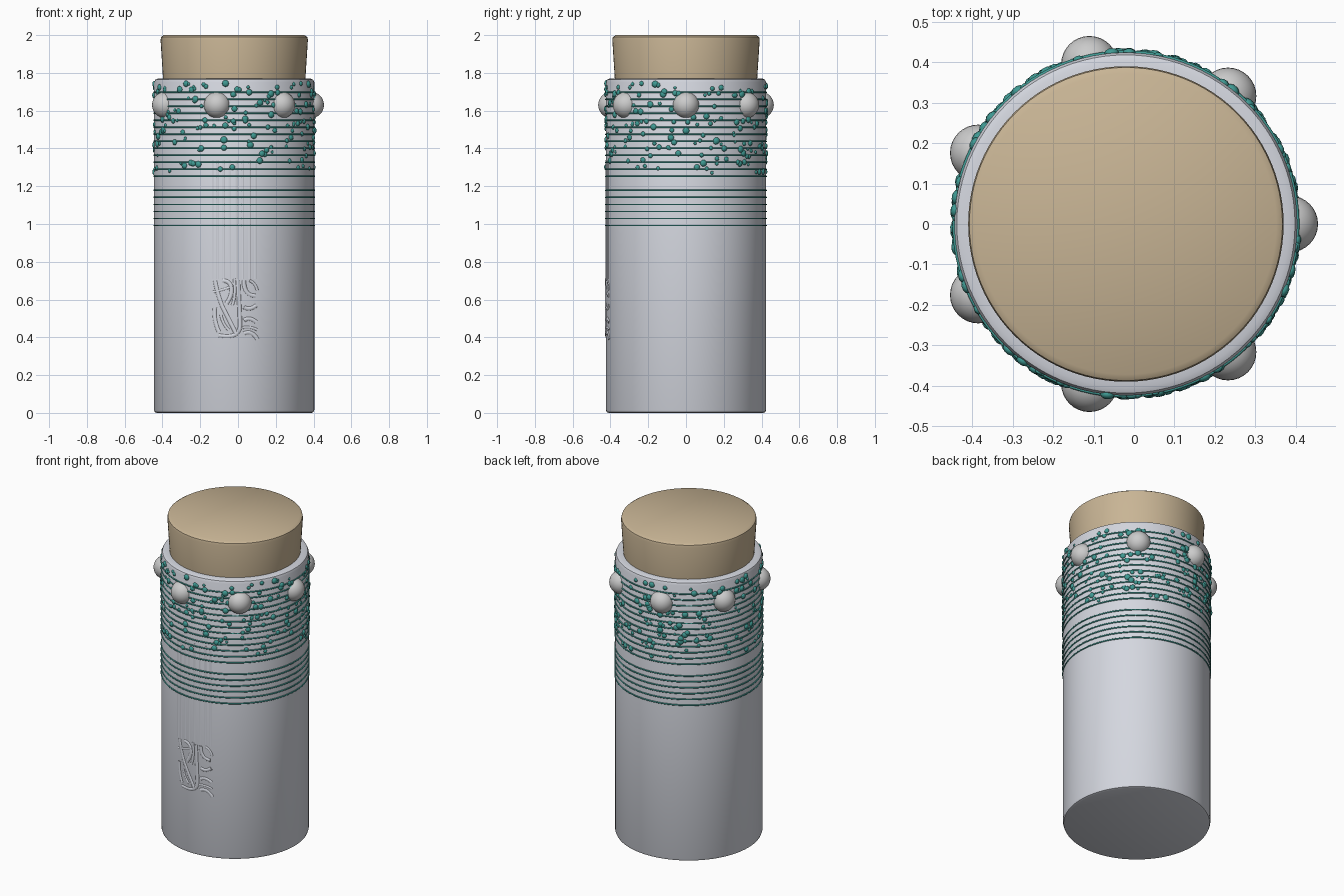
import bpy, bmesh, math, random
from mathutils import Matrix, Vector

if "Cube" in bpy.data.objects:
    bpy.data.objects.remove(bpy.data.objects["Cube"])

random.seed(7)
CX, R = -0.02, 0.424          # jar axis and radius


def material(name, rgb):
    m = bpy.data.materials.new(name)
    m.diffuse_color = (*rgb, 1)
    m.use_nodes = True
    m.node_tree.nodes["Principled BSDF"].inputs["Base Color"].default_value = m.diffuse_color
    return m


GLASS = material("pale_glass", (0.66, 0.68, 0.74))
CORK = material("cork", (0.58, 0.46, 0.30))
TEAL = material("teal", (0.05, 0.32, 0.29))


def finish(name, bm, mat=None, angle=40):
    me = bpy.data.meshes.new(name)
    bmesh.ops.recalc_face_normals(bm, faces=bm.faces)
    bm.to_mesh(me)
    bm.free()
    ob = bpy.data.objects.new(name, me)
    bpy.context.collection.objects.link(ob)
    if mat:
        me.materials.append(mat)
    bpy.ops.object.select_all(action='DESELECT')
    ob.select_set(True)
    bpy.context.view_layer.objects.active = ob
    bpy.ops.object.shade_smooth_by_angle(angle=math.radians(angle))
    return ob


def lathe(bm, profile, closed=False, steps=96):
    """Spin (radius, z) points round the jar axis."""
    vs = [bm.verts.new((CX + r, 0, z)) for r, z in profile]
    pairs = list(zip(vs, vs[1:])) + ([(vs[-1], vs[0])] if closed else [])
    es = [bm.edges.new(p) for p in pairs]
    bmesh.ops.spin(bm, geom=vs + es, cent=(CX, 0, 0), axis=(0, 0, 1),
                   angle=math.tau, steps=steps, use_merge=False)
    bmesh.ops.remove_doubles(bm, verts=bm.verts, dist=1e-5)


# jar: hollow with rounded foot and lip
bm = bmesh.new()
lathe(bm, [(0, 0), (R - .015, 0), (R - .004, .004), (R, .015), (R, 1.75),
           (R - .006, 1.764), (R - .02, 1.77), (.37, 1.77), (.37, .05), (0, .05)])
finish("jar", bm, GLASS)

# tapered cork
bm = bmesh.new()
lathe(bm, [(0, 1.6), (.366, 1.6), (.377, 1.77), (.390, 1.975), (.387, 1.99),
           (.372, 2.0), (0, 2.0)])
finish("stopper", bm, CORK)

# thread wound round the neck (one turn is missing)
bm = bmesh.new()
for i in range(20):
    if i == 6:
        continue
    z = 0.992 + i * 0.0371
    lathe(bm, [(R + .0005 + .0045 * math.cos(a * math.tau / 6),
                z + .0045 * math.sin(a * math.tau / 6)) for a in range(6)], True)
finish("neck_threads", bm, TEAL, 80)


def wall(ang, z, r=R):
    return Vector((CX + r * math.cos(ang), r * math.sin(ang), z))


# scattered droplets, flattened against the wall
bm = bmesh.new()
for i in range(330):
    a = random.uniform(0, math.tau)
    z = 1.27 + 0.475 * random.random() ** 0.8
    s = random.uniform(.008, .019)
    m = (Matrix.Translation(wall(a, z)) @ Matrix.Rotation(a, 4, 'Z')
         @ Matrix.Diagonal((0.65, 1, 1, 1)))
    bmesh.ops.create_icosphere(bm, subdivisions=2, radius=s, matrix=m)
finish("droplets", bm, TEAL, 80)

# seven large beads
bm = bmesh.new()
for i in range(7):
    bmesh.ops.create_uvsphere(bm, u_segments=32, v_segments=16, radius=.07,
                              matrix=Matrix.Translation(wall(i * math.tau / 7, 1.63, .405)))
finish("beads", bm, None, 60)


def tubes(name, strokes, radius, sink):
    """Half-sunk tubes following (x, z) strokes on the front wall."""
    cu = bpy.data.curves.new(name, 'CURVE')
    cu.dimensions = '3D'
    cu.bevel_depth, cu.bevel_resolution, cu.use_fill_caps = radius, 3, True
    for pts in strokes:
        sp = cu.splines.new('NURBS')
        sp.points.add(len(pts) - 1)
        sp.order_u, sp.use_endpoint_u = 3, True
        for p, (x, z) in zip(sp.points, pts):
            p.co = (x, -math.sqrt((R - sink) ** 2 - (x - CX) ** 2), z, 1)
    ob = bpy.data.objects.new(name, cu)
    bpy.context.collection.objects.link(ob)
    cu.materials.append(GLASS)


# abstract tangled relief on the front
tubes("relief_thick", [
    [(-.12, .70), (-.10, .60), (-.05, .50), (-.01, .42)],
    [(-.10, .41), (-.04, .40), (.01, .43), (.01, .50), (.0, .70)],
    [(-.12, .56), (-.13, .50), (-.10, .43)],
    [(-.08, .70), (-.04, .70), (-.03, .62), (-.06, .58)],
    [(.03, .70), (.03, .62), (.09, .62)],
    [(.03, .56), (.06, .54), (.095, .57)],
    [(.03, .49), (.06, .51), (.095, .48)],
    [(.03, .42), (.07, .44), (.10, .39)],
], .015, .010)
tubes("relief_thin", [
    [(-.13, .64), (-.08, .65), (-.03, .67)],
    [(-.03, .57), (-.01, .62), (-.02, .71)],
    [(-.09, .52), (-.08, .47), (-.05, .44)],
    [(.06, .70), (.09, .69), (.10, .65)],
    [(.02, .45), (.06, .46), (.10, .44)],
], .009, .005)
# faint vertical folds rising above the relief
tubes("relief_folds", [[(x, .71), (x, 1.0), (x, 1.34)] for x in
                       (-.13, -.105, -.075, -.045, -.01, .025, .06, .09)], .012, .010)
